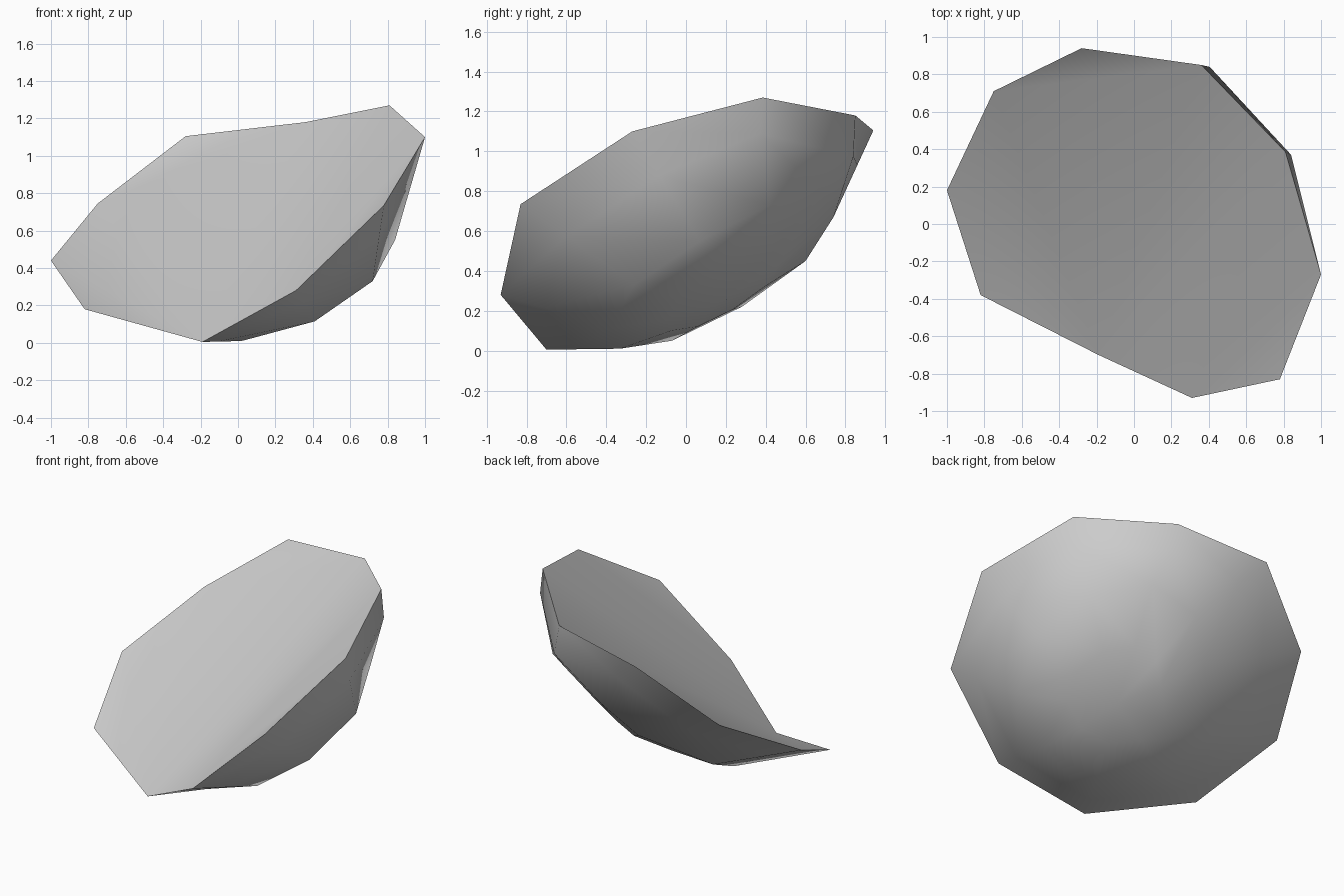
import bpy, bmesh
from mathutils import Vector

if "Cube" in bpy.data.objects:
    bpy.data.objects.remove(bpy.data.objects["Cube"])

# wavy ten-sided rim, counter-clockwise from the left tip
RIM = [Vector(p) for p in (
    (-1.0, .18, .44), (-.82, -.38, .18), (-.19, -.70, .005), (.31, -.93, .28), (.78, -.83, .735),
    (1.0, -.27, 1.10), (.81, .385, 1.27), (.36, .85, 1.18), (-.28, .94, 1.105), (-.75, .71, .745))]
# shoulder of the underside, one point below each rim corner
SHOULDER = [Vector(p) for p in (
    (-.40, .28, .22), (-.31, -.07, .05), (.02, -.33, .01), (.41, -.38, .115), (.72, -.26, .33),
    (.84, .07, .55), (.71, .42, .73), (.42, .68, .80), (.12, .74, .67), (-.06, .60, .45))]
POLE = Vector((.27, .16, .24))
OUT = Vector((.37, .47, -.80))            # direction the underside bulges
# between rim and shoulder the wall is straight, except at the back right
WALL = [r.lerp(s, .4) for r, s in zip(RIM, SHOULDER)]
WALL[6] = Vector((.84, .37, 1.09))
WALL[7] = Vector((.405, .84, .975))
INNER = [s.lerp(POLE, .5) + OUT * .03 for s in SHOULDER]
# top surface: a shallow valley folded between the low rim corners
LID = [(0, 1, 2), (9, 0, 2), (8, 9, 7), (7, 9, 2), (6, 7, 2), (6, 2, 3), (5, 6, 3), (5, 3, 4)]
N = len(RIM)

bm = bmesh.new()

# underside
rings = [[bm.verts.new(p) for p in ring] for ring in (RIM, WALL, SHOULDER, INNER)]
pole = bm.verts.new(POLE)
for i in range(N):
    j = (i + 1) % N
    for a, b in zip(rings, rings[1:]):
        bm.faces.new((a[i], b[i], b[j], a[j]))
    bm.faces.new((rings[-1][i], pole, rings[-1][j]))

# top surface
rim = rings[0]
for tri in LID:
    bm.faces.new([rim[i] for i in tri])

# smooth everywhere, sharp along the rim
bmesh.ops.recalc_face_normals(bm, faces=bm.faces[:])
for f in bm.faces:
    f.smooth = True
for i in range(N):
    bm.edges.get((rim[i], rim[(i + 1) % N])).smooth = False
mesh = bpy.data.meshes.new("shard_body")
bm.to_mesh(mesh)
bm.free()
bpy.context.collection.objects.link(bpy.data.objects.new("shard_body", mesh))
